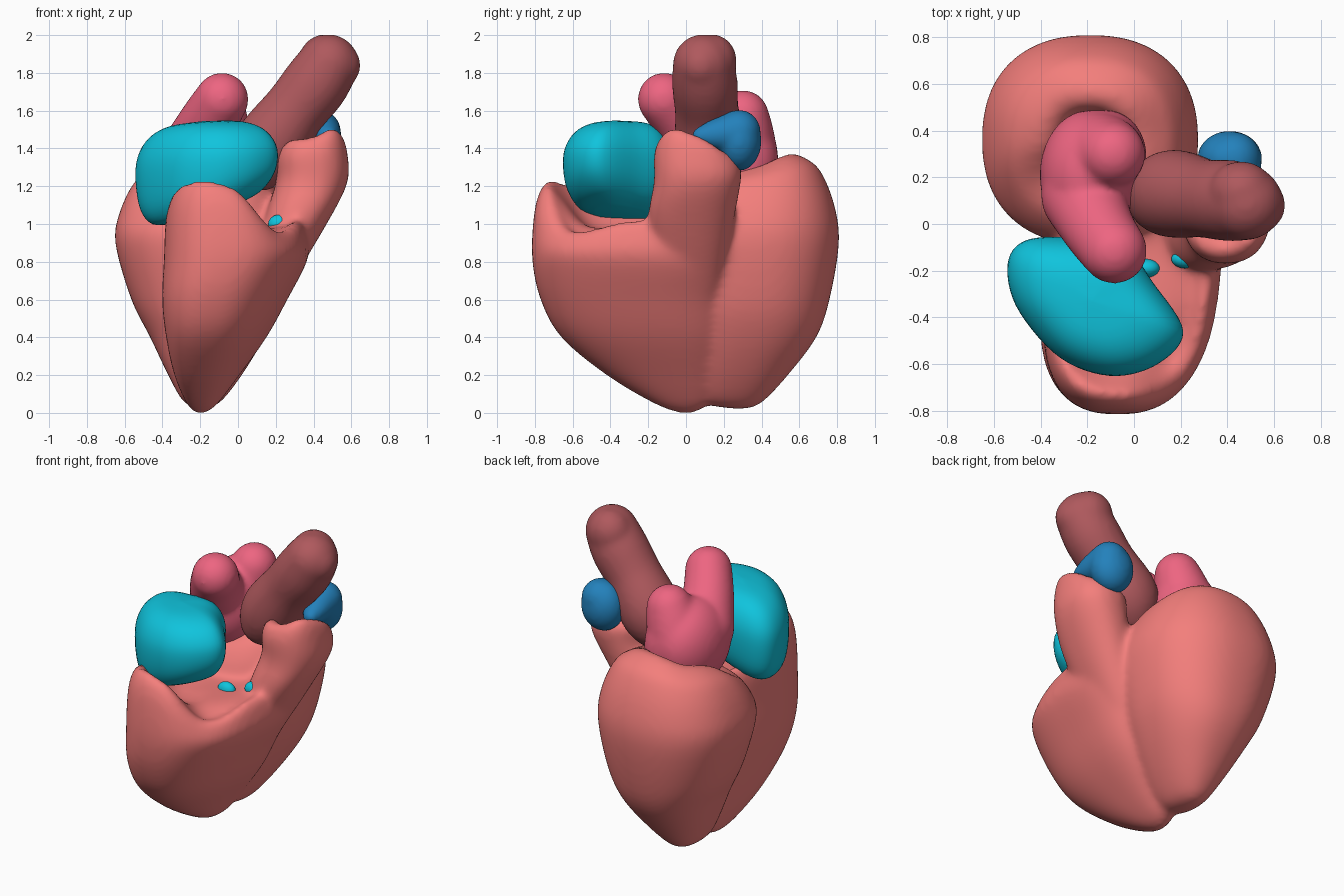
import bpy, bmesh
from math import cos, sin, pi
from mathutils import Matrix

if "Cube" in bpy.data.objects:
    bpy.data.objects.remove(bpy.data.objects["Cube"])

N = 64


def material(name, rgb):
    m = bpy.data.materials.new(name)
    m.diffuse_color = (*rgb, 1)
    m.use_nodes = True
    m.node_tree.nodes["Principled BSDF"].inputs["Base Color"].default_value = m.diffuse_color
    return m


MUSCLE = material("muscle", (0.90, 0.21, 0.20))
TEAL = material("teal", (0.005, 0.55, 0.72))
BLUE = material("blue", (0.017, 0.22, 0.5))
DARK = material("dark_red", (0.43, 0.10, 0.11))
PINK = material("pink", (0.85, 0.13, 0.22))


def cr(pts, t, closed=False):
    """Catmull-Rom sample of tuples, t in 0..1"""
    n = len(pts)
    f = t * (n if closed else n - 1)
    i = int(f) if closed else min(int(f), n - 2)
    f -= i
    idx = [i - 1, i, i + 1, i + 2]
    a, b, c, d = [pts[k % n if closed else max(0, min(n - 1, k))] for k in idx]
    return [0.5 * (2 * q + (r - p) * f + (2 * p - 5 * q + 4 * r - s) * f * f
                   + (3 * q - p - 3 * r + s) * f ** 3) for p, q, r, s in zip(a, b, c, d)]


def finish(name, bm, mat, remesh=0, smooth=0):
    bmesh.ops.recalc_face_normals(bm, faces=bm.faces)
    for f in bm.faces:
        f.smooth = True
    me = bpy.data.meshes.new(name)
    bm.to_mesh(me)
    bm.free()
    me.materials.append(mat)
    ob = bpy.data.objects.new(name, me)
    bpy.context.collection.objects.link(ob)
    if remesh:
        r = ob.modifiers.new("union", "REMESH")
        r.mode = "VOXEL"
        r.voxel_size = remesh
        r.use_smooth_shade = True
        s = ob.modifiers.new("blend", "SMOOTH")
        s.iterations = smooth
    return ob


def skin(bm, rings, sub=4):
    """Smooth closed surface through rings of equal point count"""
    steps = (len(rings) - 1) * sub
    cols = [[cr([r[j] for r in rings], k / steps) for j in range(len(rings[0]))]
            for k in range(steps + 1)]
    vs = [[bm.verts.new(p) for p in ring] for ring in cols]
    n = len(vs[0])
    for a, b in zip(vs, vs[1:]):
        for j in range(n):
            bm.faces.new((a[j], a[(j + 1) % n], b[(j + 1) % n], b[j]))
    bm.faces.new(vs[0])
    bm.faces.new(vs[-1])


def cup(bm, levels, heights, cap, floor, power=2.0, shear=0.0):
    """levels: (z, x0, x1, y0, y1); heights of the rim by direction; cap: (fraction, scale)"""
    def ring(lv, scale=1.0, frac=None, z=None):
        z0, x0, x1, y0, y1 = lv
        out = []
        for j in range(N):
            a = 2 * pi * j / N
            c, s = cos(a), sin(a)
            px = abs(c) ** (2 / power) * (1 if c > 0 else -1) * (x1 - x0) / 2 * scale
            py = abs(s) ** (2 / power) * (1 if s > 0 else -1) * (y1 - y0) / 2 * scale
            h = cr([(v,) for v in heights], j / N, True)[0]
            zz = z if z is not None else z0 if frac is None else z0 + (h - z0) * frac
            out.append(((x0 + x1) / 2 + px + shear * py, (y0 + y1) / 2 + py, zz))
        return out
    last = levels[-1]
    rings = [ring(lv) for lv in levels]
    rings += [ring(last, s, f) for f, s in cap]
    rings += [ring(last, cap[-1][1] * 0.6, z=floor), ring(last, 0.02, z=floor)]
    skin(bm, rings)


def ball(bm, c, r):
    m = Matrix.Translation(c) @ Matrix.Diagonal((*r, 1))
    bmesh.ops.create_uvsphere(bm, u_segments=32, v_segments=20, radius=1, matrix=m)


def tube(bm, path, count=14):
    """Chain of overlapping balls along a path of (x, y, z, r)"""
    for k in range(count + 1):
        x, y, z, r = cr(path, k / count)
        ball(bm, (x, y, z), (r, r, r))


# Left ventricle: rounded cone with a dished top
bm = bmesh.new()
cup(bm, [(0.02, -0.21, -0.17, 0.25, 0.33), (0.06, -0.29, -0.09, 0.08, 0.41),
         (0.2, -0.37, 0.02, 0.02, 0.54), (0.4, -0.465, 0.14, -0.02, 0.69),
         (0.6, -0.565, 0.22, -0.05, 0.76), (0.9, -0.65, 0.275, -0.09, 0.81)],
    [1.3, 1.36, 1.37, 1.33, 1.29, 1.18, 1.18, 1.25],
    [(0.43, 0.945), (0.8, 0.79), (0.94, 0.63), (1.0, 0.46), (0.93, 0.32)], 1.2, 2.3)
# Right ventricle: open cup
cup(bm, [(0.0, -0.23, -0.17, -0.04, 0.04), (0.05, -0.27, -0.11, -0.17, 0.12),
         (0.2, -0.33, 0.0, -0.42, 0.18), (0.4, -0.37, 0.14, -0.66, 0.22),
         (0.6, -0.39, 0.25, -0.77, 0.23), (0.82, -0.38, 0.36, -0.815, 0.25)],
    [1.02, 1.1, 1.1, 1.05, 1.1, 1.21, 1.21, 0.97],
    [(0.6, 0.98), (0.9, 0.92), (1.0, 0.83), (0.82, 0.71)], 0.98, 2.5, 0.12)
# Outflow funnel at the right
cup(bm, [(0.6, 0.0, 0.23, -0.14, 0.18), (1.0, 0.13, 0.47, -0.20, 0.25),
         (1.22, 0.20, 0.58, -0.17, 0.29)],
    [1.47, 1.39, 1.36, 1.34, 1.4, 1.45, 1.46, 1.51],
    [(0.6, 1.0), (0.93, 0.88), (1.0, 0.7), (0.85, 0.5)], 1.3, 2.3)
finish("ventricles", bm, MUSCLE, 0.018, 18)

# Right atrium: lumpy pouch over the front cup
outline = [(-0.54, -0.17), (-0.5, -0.36), (-0.32, -0.57), (-0.1, -0.65), (0.1, -0.6),
           (0.21, -0.46), (0.08, -0.25), (-0.04, -0.1), (-0.25, -0.06), (-0.46, -0.07)]
bm = bmesh.new()
rings = []
for z, s, tilt in [(1.05, 0.45, 0.3), (1.08, 0.75, 0.3), (1.16, 0.93, 0.25), (1.28, 1.0, 0.15),
                   (1.39, 0.97, 0.1), (1.48, 0.8, 0.08), (1.53, 0.5, 0.07), (1.545, 0.02, 0.07)]:
    ring = []
    for j in range(N):
        x, y = cr(outline, j / N, True)
        ring.append((-0.18 + (x + 0.18) * s, -0.33 + (y + 0.33) * s,
                     z + tilt * (x + 0.18) * s))
    rings.append(ring)
skin(bm, rings)
finish("right_atrium", bm, TEAL)

# Blood pool showing through the cup floor
bm = bmesh.new()
for c in [(0.22, -0.15, 1.0), (0.05, -0.19, 0.97)]:
    ball(bm, c, (0.06, 0.04, 0.05))
finish("right_chamber_pool", bm, TEAL)

# Left atrium: body with a front and a back lobe
bm = bmesh.new()
ball(bm, (-0.19, 0.21, 1.34), (0.215, 0.28, 0.28))
ball(bm, (-0.12, 0.29, 1.33), (0.175, 0.2, 0.26))
tube(bm, [(-0.22, 0.12, 1.4, 0.18), (-0.15, -0.02, 1.55, 0.155), (-0.085, -0.115, 1.66, 0.142)])
tube(bm, [(-0.17, 0.3, 1.35, 0.19), (-0.12, 0.3, 1.48, 0.165), (-0.09, 0.3, 1.57, 0.14)])
finish("left_atrium", bm, PINK, 0.016, 16)

# Aorta: leaning tube with a blunt end
bm = bmesh.new()
tube(bm, [(0.12, 0.12, 1.33, 0.155), (0.17, 0.13, 1.42, 0.19), (0.3, 0.11, 1.6, 0.17),
          (0.41, 0.1, 1.74, 0.175), (0.48, 0.09, 1.845, 0.16)], 24)
ball(bm, (0.46, 0.14, 1.86), (0.14, 0.13, 0.145))
ball(bm, (0.525, 0.08, 1.84), (0.125, 0.12, 0.125))
finish("aorta", bm, DARK, 0.016, 14)

# Pulmonary artery: small wedge behind the funnel
bm = bmesh.new()
ball(bm, (0.41, 0.28, 1.44), (0.14, 0.12, 0.16))
tube(bm, [(0.43, 0.28, 1.49, 0.115), (0.46, 0.17, 1.475, 0.085), (0.48, 0.08, 1.465, 0.05)])
finish("pulmonary_artery", bm, BLUE, 0.014, 12)
